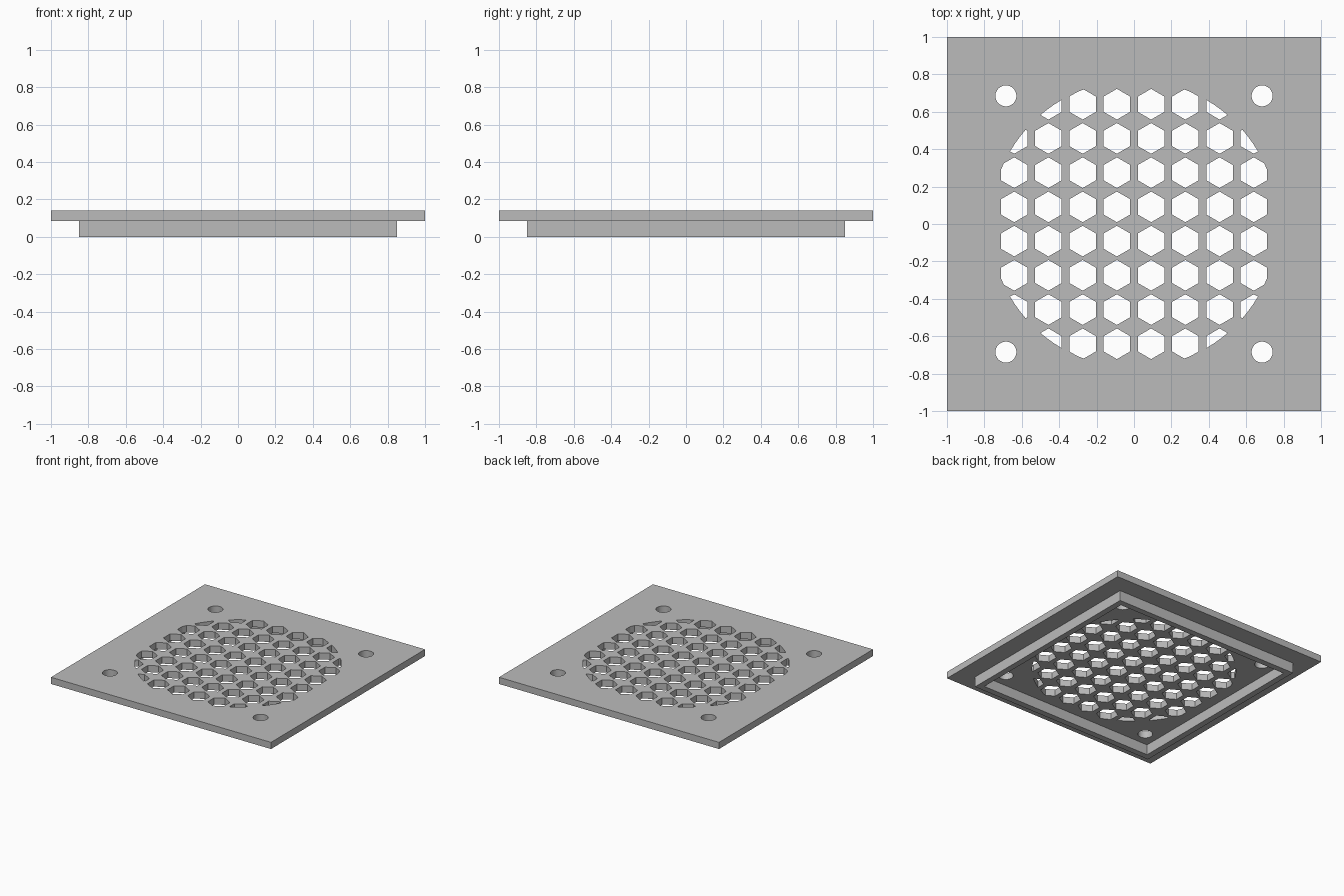
import bpy
from math import pi, hypot

cube = bpy.data.objects.get("Cube")
if cube:
    bpy.data.objects.remove(cube, do_unlink=True)

RIM_H, TOP = 0.085, 0.14
PITCH = 0.183          # spacing of the hexagon grid
HEX_R = 0.082
GRILLE_R = 0.768

grey = bpy.data.materials.new("plain grey")
grey.use_nodes = True
colour = (0.5, 0.5, 0.5, 1)
grey.diffuse_color = colour
grey.node_tree.nodes["Principled BSDF"].inputs["Base Color"].default_value = colour


def box(name, half, z0, z1):
    bpy.ops.mesh.primitive_cube_add(size=2, location=(0, 0, (z0 + z1) / 2))
    ob = bpy.context.object
    ob.name = name
    ob.scale = (half, half, (z1 - z0) / 2)
    bpy.ops.object.transform_apply(location=True, scale=True)
    ob.data.materials.append(grey)
    return ob


def prism(name, sides, radius, x, y, depth=0.4):
    bpy.ops.mesh.primitive_cylinder_add(vertices=sides, radius=radius,
                                        depth=depth, location=(x, y, 0.1))
    ob = bpy.context.object
    ob.name = name
    bpy.ops.object.transform_apply(location=True)
    return ob


def join(parts):
    bpy.ops.object.select_all(action="DESELECT")
    for p in parts:
        p.select_set(True)
    bpy.context.view_layer.objects.active = parts[0]
    bpy.ops.object.join()
    return parts[0]


def boolean(target, cutter, operation):
    mod = target.modifiers.new("cut", "BOOLEAN")
    mod.object, mod.operation, mod.solver = cutter, operation, "EXACT"
    bpy.context.view_layer.objects.active = target
    bpy.ops.object.modifier_apply(modifier=mod.name)
    bpy.data.objects.remove(cutter, do_unlink=True)


# Hexagon grid trimmed to the round grille outline
steps = [(i - 3.5) * PITCH for i in range(8)]
hexes = join([prism("grille_cutter", 6, HEX_R, x, y)
              for x in steps for y in steps if hypot(x, y) < 0.82])
boolean(hexes, prism("grille_outline", 128, GRILLE_R, 0, 0, 0.3), "INTERSECT")

# Cover plate with grille and four screw holes
plate = box("cover_plate", 1.0, RIM_H, TOP)
boolean(plate, hexes, "DIFFERENCE")
screws = join([prism("screw_cutter", 48, 0.056, sx * 0.685, sy * 0.685)
               for sx in (-1, 1) for sy in (-1, 1)])
boolean(plate, screws, "DIFFERENCE")

# Square locating rim under the plate
rim = box("locating_rim", 0.85, 0, RIM_H)
boolean(rim, box("rim_cutter", 0.80, -0.1, 0.2), "DIFFERENCE")

# Smooth round holes, crisp edges elsewhere
for ob in (plate, rim):
    bpy.ops.object.select_all(action="DESELECT")
    ob.select_set(True)
    bpy.context.view_layer.objects.active = ob
    bpy.ops.object.shade_smooth_by_angle(angle=pi / 6)
